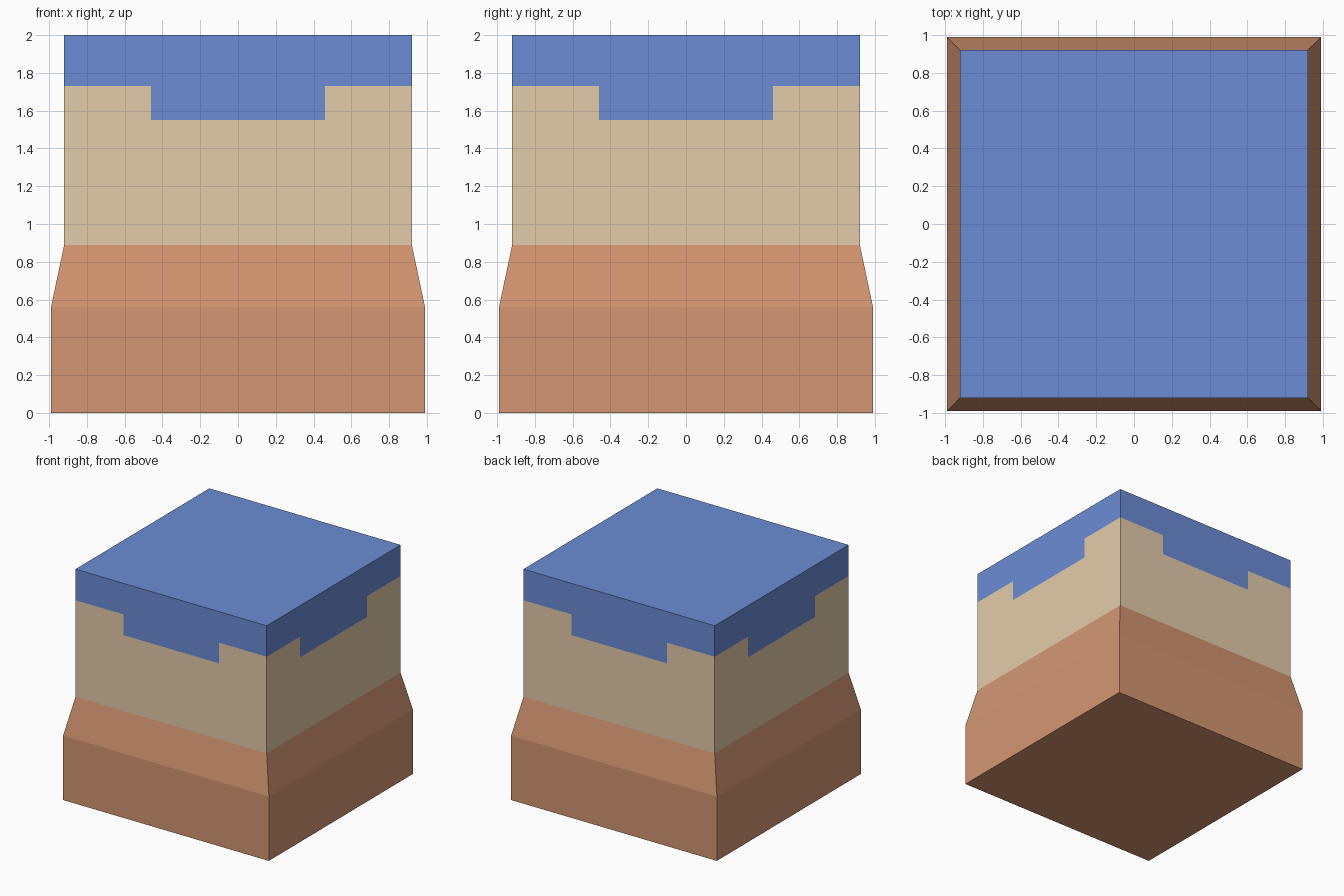
import bpy, bmesh
from mathutils import Vector

if "Cube" in bpy.data.objects:
    bpy.data.objects.remove(bpy.data.objects["Cube"])


def srgb(r, g, b):
    return tuple((c / 255 / 12.92) if c <= 10 else ((c / 255 + 0.055) / 1.055) ** 2.4
                 for c in (r, g, b)) + (1.0,)


def material(name, rgb):
    m = bpy.data.materials.new(name)
    m.diffuse_color = srgb(*rgb)
    m.use_nodes = True
    m.node_tree.nodes["Principled BSDF"].inputs["Base Color"].default_value = m.diffuse_color
    return m


terracotta = material("terracotta", (212, 150, 113))
tan = material("tan", (228, 203, 170))
blue = material("blue", (107, 140, 213))


def square_stack(levels, bottom=False, top=False):
    """Square rings of (half width, height) joined by side faces."""
    bm = bmesh.new()
    rings = [[bm.verts.new((sx * h, sy * h, z))
              for sx, sy in ((-1, -1), (1, -1), (1, 1), (-1, 1))] for h, z in levels]
    for a, b in zip(rings, rings[1:]):
        for i in range(4):
            j = (i + 1) % 4
            bm.faces.new((a[i], a[j], b[j], b[i]))
    if bottom:
        bm.faces.new(rings[0][::-1])
    if top:
        bm.faces.new(rings[-1])
    bm.normal_update()
    return bm


def finish(bm, name, mats):
    me = bpy.data.meshes.new(name)
    bm.to_mesh(me)
    bm.free()
    for m in mats:
        me.materials.append(m)
    ob = bpy.data.objects.new(name, me)
    bpy.context.collection.objects.link(ob)
    return ob


# Wide base with a sloped shoulder
finish(square_stack([(0.99, 0), (0.99, 0.56), (0.92, 0.89)], bottom=True), "base", [terracotta])

# Upper block, cut along the edges of the painted blue band
TAB, BAND, DROP = 0.46, 1.73, 1.55
bm = square_stack([(0.92, 0.89), (0.92, DROP), (0.92, BAND), (0.92, 2.0)], top=True)
for axis in ((1, 0, 0), (0, 1, 0)):
    for s in (-TAB, TAB):
        bmesh.ops.bisect_plane(bm, geom=bm.verts[:] + bm.edges[:] + bm.faces[:],
                               plane_co=Vector(axis) * s, plane_no=axis)

# Blue on top, around the rim, and on the lowered tab in the middle of each side
for f in bm.faces:
    c = f.calc_center_median()
    in_tab = c.z > DROP and min(abs(c.x), abs(c.y)) < TAB
    f.material_index = 1 if c.z > BAND or in_tab else 0
finish(bm, "upper_block", [tan, blue])
